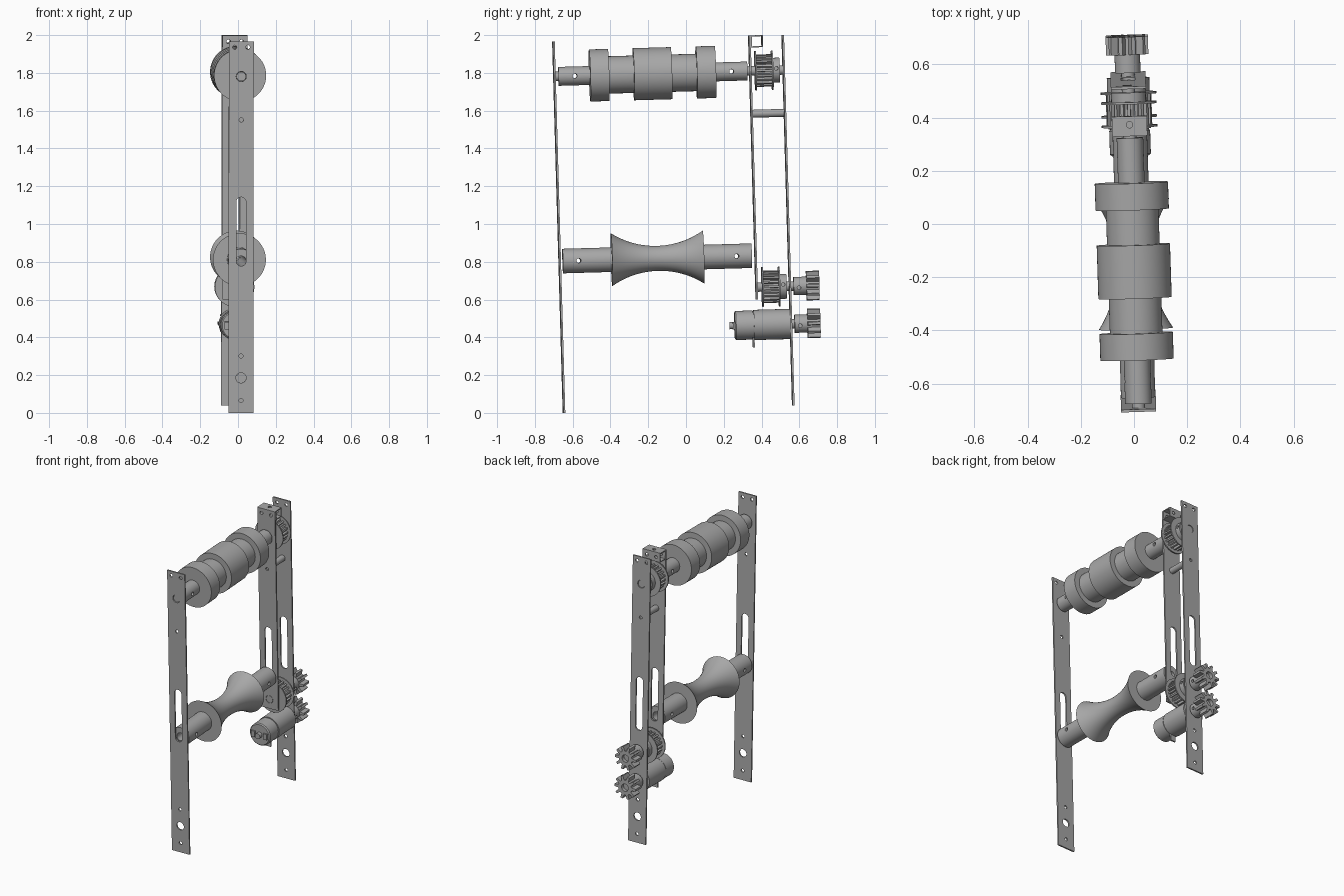
import bpy, bmesh
from math import pi, sin, cos
from mathutils import Matrix, Vector

cube = bpy.data.objects.get("Cube")
if cube:
    bpy.data.objects.remove(cube, do_unlink=True)

# The one colour
grey = bpy.data.materials.new("plain_grey")
grey.use_nodes = True
grey.diffuse_color = (0.39, 0.39, 0.39, 1)
grey.node_tree.nodes["Principled BSDF"].inputs["Base Color"].default_value = grey.diffuse_color

# The whole frame leans back and turns a little
LEAN = Matrix.Translation((-0.005, 0, 0)) @ Matrix.Rotation(0.032, 4, 'Z') @ Matrix.Rotation(0.0285, 4, 'X')
# Drawing planes: outlines in x-z (extruded along y) and in y-z (extruded along x)
FACING_Y = Matrix(((1, 0, 0, 0), (0, 0, -1, 0), (0, 1, 0, 0), (0, 0, 0, 1)))
FACING_X = Matrix(((0, 0, 1, 0), (1, 0, 0, 0), (0, 1, 0, 0), (0, 0, 0, 1)))


def finish(name, bm):
    """Turn a bmesh into a shaded object in the leaning frame."""
    bmesh.ops.remove_doubles(bm, verts=bm.verts, dist=1e-5)
    bmesh.ops.recalc_face_normals(bm, faces=bm.faces)
    mesh = bpy.data.meshes.new(name)
    bm.to_mesh(mesh)
    bm.free()
    mesh.materials.clear()
    mesh.materials.append(grey)
    mesh.shade_smooth()
    mesh.set_sharp_from_angle(angle=0.6)
    obj = bpy.data.objects.new(name, mesh)
    bpy.context.scene.collection.objects.link(obj)
    obj.matrix_world = LEAN
    return obj


def evaluated_mesh(obj):
    bpy.context.view_layer.update()
    dg = bpy.context.evaluated_depsgraph_get()
    return bpy.data.meshes.new_from_object(obj.evaluated_get(dg))


def lathe(name, profile, z, closed=False, steps=56):
    """Revolve (y, radius) points about a lengthwise axis at height z."""
    bm = bmesh.new()
    vs = [bm.verts.new((0, y, r)) for y, r in profile]
    es = [bm.edges.new(p) for p in zip(vs, vs[1:])]
    if closed:
        es.append(bm.edges.new((vs[-1], vs[0])))
    bmesh.ops.spin(bm, geom=vs + es, cent=(0, 0, 0), axis=(0, 1, 0), angle=2 * pi, steps=steps)
    bmesh.ops.translate(bm, verts=bm.verts, vec=(0, 0, z))
    return finish(name, bm)


def rod(name, y0, y1, r, z):
    return lathe(name, [(y0, 0), (y0, r), (y1, r), (y1, 0)], z, steps=32)


def extrude(name, loops, depth, plane, offset):
    """Fill nested outlines and give them thickness."""
    cu = bpy.data.curves.new(name, 'CURVE')
    cu.dimensions, cu.fill_mode, cu.extrude = '2D', 'BOTH', depth / 2
    for loop in loops:
        sp = cu.splines.new('POLY')
        sp.points.add(len(loop) - 1)
        for p, (x, y) in zip(sp.points, loop):
            p.co = (x, y, 0, 1)
        sp.use_cyclic_u = True
    tmp = bpy.data.objects.new(name, cu)
    bpy.context.scene.collection.objects.link(tmp)
    mesh = evaluated_mesh(tmp)
    bpy.data.objects.remove(tmp)
    bpy.data.curves.remove(cu)
    bm = bmesh.new()
    bm.from_mesh(mesh)
    bpy.data.meshes.remove(mesh)
    bm.transform(Matrix.Translation(offset) @ plane)
    return finish(name, bm)


def box(x0, x1, y0, y1):
    return [(x0, y0), (x1, y0), (x1, y1), (x0, y1)]


def slot(x, y0, y1, r, n=24):
    """Round hole, or a slot when y0 and y1 differ."""
    return [(x + r * cos(2 * pi * (i + 0.5) / n),
             (y1 if i < n / 2 else y0) + r * sin(2 * pi * (i + 0.5) / n)) for i in range(n)]


def hole(x, y, r):
    return slot(x, y, y, r)


def teeth(count, root, tip, root_part, tip_part):
    """Toothed outline around the origin."""
    pts = []
    for i in range(count):
        for r, f in ((root, -root_part), (tip, -tip_part), (tip, tip_part), (root, root_part)):
            a = 2 * pi * (i + f) / count
            pts.append((r * cos(a), r * sin(a)))
    return pts


def drill(obj, centres, r, direction, length):
    """Cut round holes through an object."""
    bm = bmesh.new()
    turn = Vector((0, 0, 1)).rotation_difference(Vector(direction)).to_matrix().to_4x4()
    for c in centres:
        bmesh.ops.create_cone(bm, cap_ends=True, segments=16, radius1=r, radius2=r, depth=length,
                              matrix=Matrix.Translation(c) @ turn)
    cutter = finish("drill_cutter", bm)
    cutter.hide_render = True
    mod = obj.modifiers.new("drill", 'BOOLEAN')
    mod.operation, mod.solver, mod.object = 'DIFFERENCE', 'EXACT', cutter
    mesh = evaluated_mesh(obj)
    obj.modifiers.clear()
    obj.data = mesh
    mesh.set_sharp_from_angle(angle=0.6)
    bpy.data.objects.remove(cutter)


TOP, LOW, GEAR, MOTOR = 1.80, 0.822, 0.655, 0.455   # axle heights
BORE = 0.027

# Upright plates
HALF = 0.066
upper_holes = [hole(-0.035, 1.955, 0.011), hole(0.035, 1.955, 0.011), hole(0, TOP, BORE),
               hole(0, 1.57, 0.011), slot(0, LOW, 1.135, 0.026)]
foot_holes = [hole(0, 0.32, 0.011), hole(0, 0.204, BORE), hole(0, 0.084, 0.011)]
extrude("front_plate", [box(-HALF, HALF, 0.019, 1.985)] + upper_holes + foot_holes,
        0.01, FACING_Y, (0, -0.646, 0))
extrude("back_plate", [box(-HALF, HALF, 0.024, 1.985)] + upper_holes + foot_holes
        + [hole(0, GEAR, BORE), hole(0, MOTOR, BORE)], 0.01, FACING_Y, (0, 0.569, 0))
extrude("middle_plate", [box(-HALF, HALF, 0.59, 1.988)] + upper_holes + [hole(0, GEAR, BORE)],
        0.01, FACING_Y, (0, 0.392, 0))

# Square tube bracket on the middle plate
bracket = extrude("top_bracket", [box(0.397, 0.462, 1.924, 1.988), box(0.403, 0.456, 1.93, 1.982)],
                  2 * HALF, FACING_X, (0, 0, 0))
drill(bracket, [(0, 0.43, 1.985)], 0.012, (0, 0, 1), 0.04)
drill(bracket, [(s * 0.035, 0.43, 1.955) for s in (-1, 1)], 0.011, (0, 1, 0), 0.1)

rod("plate_spacer", 0.396, 0.566, 0.021, 1.573)

# Stepped upper roller with its hollow shaft
steps = [(-0.625, 0.05), (-0.459, 0.138), (-0.359, 0.099), (-0.227, 0.138),
         (-0.026, 0.099), (0.106, 0.138), (0.207, 0.05)]
ends = [y for y, r in steps[1:]] + [0.376]
profile = [(-0.625, BORE)]
for (y, r), end in zip(steps, ends):
    profile += [(y, r), (end, r)]
profile.append((0.376, BORE))
upper = lathe("upper_roller", profile, TOP, closed=True)
drill(upper, [(0, -0.539, TOP), (0, 0.291, TOP)], 0.012, (1, 0, 0), 0.2)
rod("upper_axle_front", -0.645, -0.56, 0.025, TOP)
rod("upper_axle_back", 0.31, 0.57, 0.025, TOP)

# Waisted lower roller with its hollow shaft
left, right, flare, waist, tube = -0.371, 0.116, 0.14, 0.066, 0.065
half = (right - left) / 2
sag = flare - waist
arc = (half ** 2 + sag ** 2) / (2 * sag)
profile = [(-0.63, BORE), (-0.63, tube), (left, tube)]
for i in range(21):
    t = half * (i / 10 - 1)
    profile.append(((left + right) / 2 + t, waist + arc - (arc ** 2 - t ** 2) ** 0.5))
profile += [(right, tube), (0.371, tube), (0.371, BORE)]
lower = lathe("lower_roller", profile, LOW, closed=True)
drill(lower, [(0, -0.547, LOW), (0, 0.29, LOW)], 0.012, (1, 0, 0), 0.2)


# Belt pulleys: toothed drum, two flanges and a hub
def pulley(name, y, z):
    extrude(name + "_drum", [teeth(20, 0.07, 0.086, 0.3, 0.2)], 0.088, FACING_Y, (0, y + 0.044, z))
    for part, at in (("_front_flange", y), ("_back_flange", y + 0.088)):
        rod(name + part, at - 0.004, at + 0.004, 0.105, z)
    hub = rod(name + "_hub", y + 0.09, y + 0.127, 0.066, z)
    drill(hub, [(0.06, y + 0.108, z + 0.01)], 0.01, (1, 0, 0), 0.06)


pulley("upper_pulley", 0.42, TOP)
pulley("lower_pulley", 0.424, GEAR)
rod("lower_pulley_axle", 0.388, 0.70, 0.025, GEAR)
rod("motor_axle", 0.55, 0.70, 0.025, MOTOR)

# Spur gears behind the back plate
for name, z in (("driven_gear", GEAR), ("motor_gear", MOTOR)):
    extrude(name, [teeth(10, 0.05, 0.08, 0.32, 0.15), hole(0, 0, 0.025)], 0.068, FACING_Y, (0, 0.69, z))
    hub = rod(name + "_hub", 0.588, 0.657, 0.048, z)
    drill(hub, [(0.045, 0.616, z - 0.01)], 0.01, (1, 0, 0), 0.04)

# Motor: rear can, seam, gearbox, rear bearing, terminals
lathe("motor_body", [(0.243, 0), (0.243, 0.019), (0.27, 0.019), (0.27, 0.07), (0.277, 0.077), (0.366, 0.077),
                     (0.366, 0.073), (0.372, 0.073), (0.372, 0.08), (0.564, 0.08), (0.564, 0)], MOTOR)
extrude("motor_tab", [box(-0.02, 0.02, 0.335, 0.39)], 0.01, FACING_Y, (0, 0.369, 0))
for side, x in (("left", 0.045), ("right", -0.045)):
    extrude(side + "_terminal", [box(x - 0.014, x + 0.014, MOTOR - 0.02, MOTOR + 0.02)],
            0.012, FACING_Y, (0, 0.266, 0))
